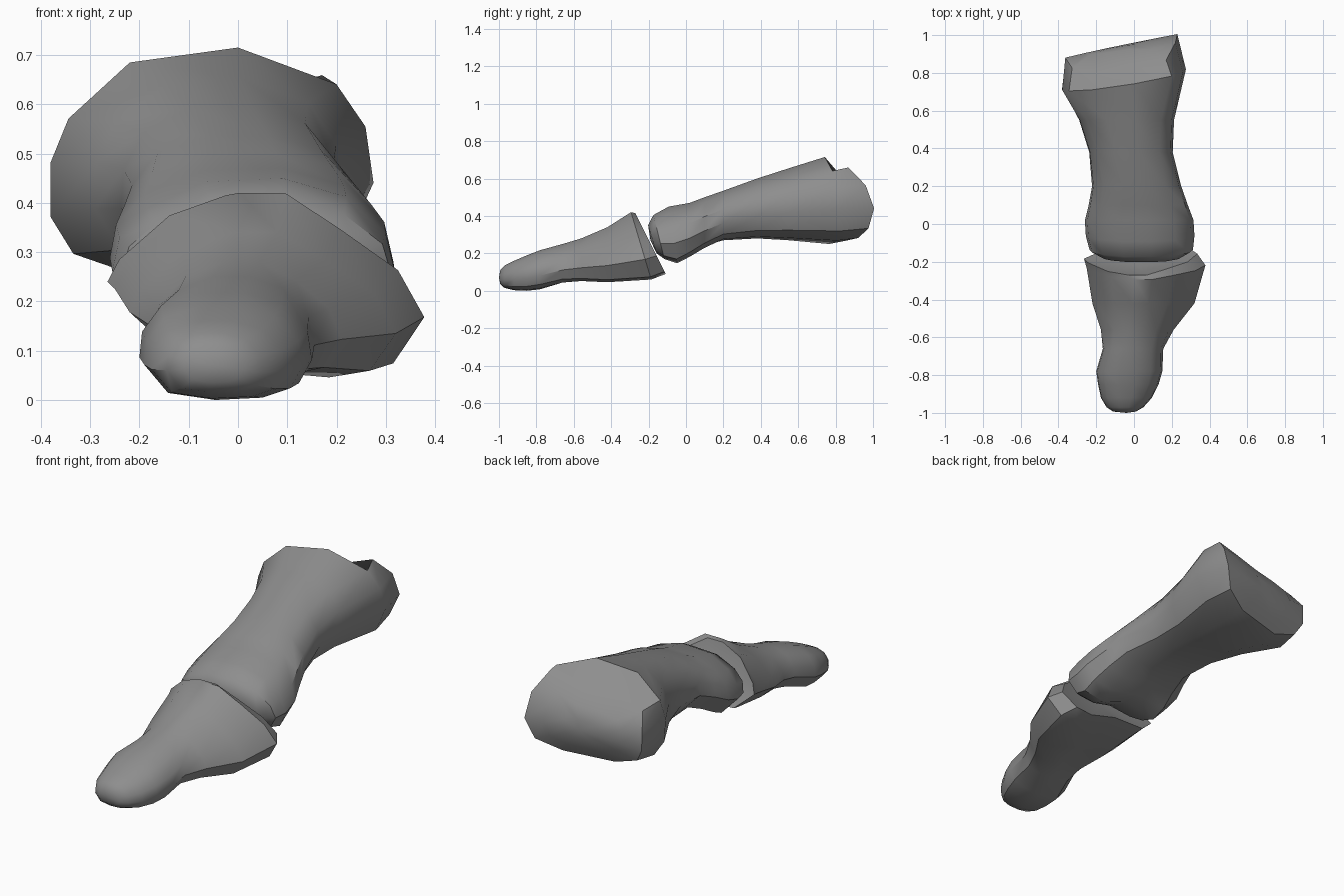
import bpy, bmesh, math

cube = bpy.data.objects.get("Cube")
if cube:
    bpy.data.objects.remove(cube, do_unlink=True)

# One plain grey for both bones
grey = bpy.data.materials.new("bone_grey")
grey.use_nodes = True
GREY = (0.27, 0.27, 0.27, 1)
grey.diffuse_color = GREY
bsdf = next(n for n in grey.node_tree.nodes if n.type == 'BSDF_PRINCIPLED')
bsdf.inputs["Base Color"].default_value = GREY

# Unit cross-sections (x, z), counter-clockwise from the +x side
ROUND = [(1, -.3), (.95, .25), (.65, .8), (.2, 1), (-.3, 1), (-.75, .75),
         (-.97, .25), (-1, -.25), (-.7, -.85), (-.1, -1), (.5, -.95), (.85, -.75)]
FLANGE = [(1, -.4), (.83, .13), (.45, .6), (.1, 1), (-.2, 1), (-.58, .75),
          (-.92, .2), (-1, -.08), (-.7, -.57), (-.1, -.6), (.5, -1), (.8, -.92)]
CONDYLE = [(1, -.3), (.93, .25), (.65, .75), (.2, 1), (-.35, .95), (-.75, .6),
           (-.95, .2), (-1, -.25), (-.7, -.85), (-.1, -.6), (.45, -1), (.85, -.85)]
COLLAR = [(1, -.18), (.95, .31), (.77, .68), (.16, 1), (-.51, .87), (-.89, .38),
          (-1, 0), (-1, -.48), (-.86, -.8), (-.45, -1), (.4, -.92), (.83, -.7)]
RIM = [(.86, -.18), (.83, .35), (.68, .76), (.16, .52), (-.45, .44), (-.84, .32),
       (-.95, 0), (-.94, -.45), (-.82, -.74), (-.43, -.92), (.36, -.86), (.74, -.64)]


def section(y, x0, x1, z0, z1, shape=ROUND, other=ROUND, t=0, lean=0, skew=0):
    """Fit a blend of two unit sections to a box, tilted in z and in x."""
    cx, hx, cz, hz = (x0 + x1) / 2, (x1 - x0) / 2, (z0 + z1) / 2, (z1 - z0) / 2
    ring = []
    for (a, b), (c, d) in zip(shape, other):
        u, v = a + (c - a) * t, b + (d - b) * t
        x, z = cx + hx * u, cz + hz * v
        ring.append((x, y + lean * (z - cz) + skew * x, z))
    return ring


def loft(name, rings, start, end):
    """Skin the rings and close both ends with a fan."""
    bm = bmesh.new()
    rows = [[bm.verts.new(p) for p in r] for r in rings]
    n = len(rows[0])
    for a, b in zip(rows, rows[1:]):
        for i in range(n):
            j = (i + 1) % n
            bm.faces.new((a[i], a[j], b[j], b[i]))
    for row, tip in ((rows[0], start), (rows[-1], end)):
        c = bm.verts.new(tip)
        for i in range(n):
            bm.faces.new((row[i], row[(i + 1) % n], c))
    bmesh.ops.recalc_face_normals(bm, faces=bm.faces)
    mesh = bpy.data.meshes.new(name)
    bm.to_mesh(mesh)
    bm.free()
    mesh.materials.append(grey)
    obj = bpy.data.objects.new(name, mesh)
    bpy.context.collection.objects.link(obj)
    bpy.ops.object.select_all(action='DESELECT')
    obj.select_set(True)
    bpy.context.view_layer.objects.active = obj
    bpy.ops.object.shade_smooth_by_angle(angle=math.radians(38))
    return obj


# Tip bone: rounded end widening into a lopsided flanged base
tip = [
    section(-.993, -.11, .01, .035, .11),
    section(-.97, -.145, .05, .015, .135),
    section(-.92, -.175, .095, .003, .16),
    section(-.85, -.19, .13, 0, .19),
    section(-.78, -.2, .15, .008, .217),
    section(-.66, -.165, .155, .04, .25, ROUND, FLANGE, .2),
    section(-.56, -.175, .21, .05, .28, ROUND, FLANGE, .65),
    section(-.42, -.22, .32, .045, .34, ROUND, FLANGE, .9),
    section(-.24, -.25, .378, .06, .42, FLANGE, lean=.0 - .3),
    section(-.19, -.265, .335, .09, .415, FLANGE, lean=-.5),
]
loft("tip_bone", tip, (-.04, -1, .07), (.03, -.225, .25))

# Long bone: knuckle, waisted shaft, flared collar
shaft = [
    section(-.18, -.17, .25, .2, .35, CONDYLE, lean=-.3),
    section(-.145, -.235, .312, .17, .405, CONDYLE, lean=-.25),
    section(-.07, -.255, .32, .147, .45, CONDYLE, lean=-.15),
    section(.02, -.26, .315, .18, .47, CONDYLE, ROUND, .3),
    section(.1, -.24, .285, .225, .5, CONDYLE, ROUND, .7),
    section(.2, -.222, .25, .27, .535),
    section(.38, -.237, .205, .28, .6, ROUND, COLLAR, .3),
    section(.55, -.29, .212, .27, .655, ROUND, COLLAR, .6),
    section(.77, -.38, .275, .25, .715, COLLAR, lean=-.12, skew=.16),
]


def joint_y(x, z):
    """Bulged, slanted joint surface."""
    return .96 + .2 * x - 2.4 * (z - .43) ** 2


rim = section(0, -.38, .275, .25, .715, RIM)
for s in (1, .65, .3):
    ring = [(-.05 + (x + .05) * s, .43 + (z - .43) * s) for x, _, z in rim]
    pts = [(x, joint_y(x, z), z) for x, z in ring]
    if s == 1:  # notch sunk into the upper edge
        for i, drop in ((3, .05), (4, .06), (5, .03)):
            x, y, z = pts[i]
            pts[i] = (x, y - drop, z)
    shaft.append(pts)
loft("long_bone", shaft, (.04, -.19, .27), (-.05, joint_y(-.05, .43), .43))
